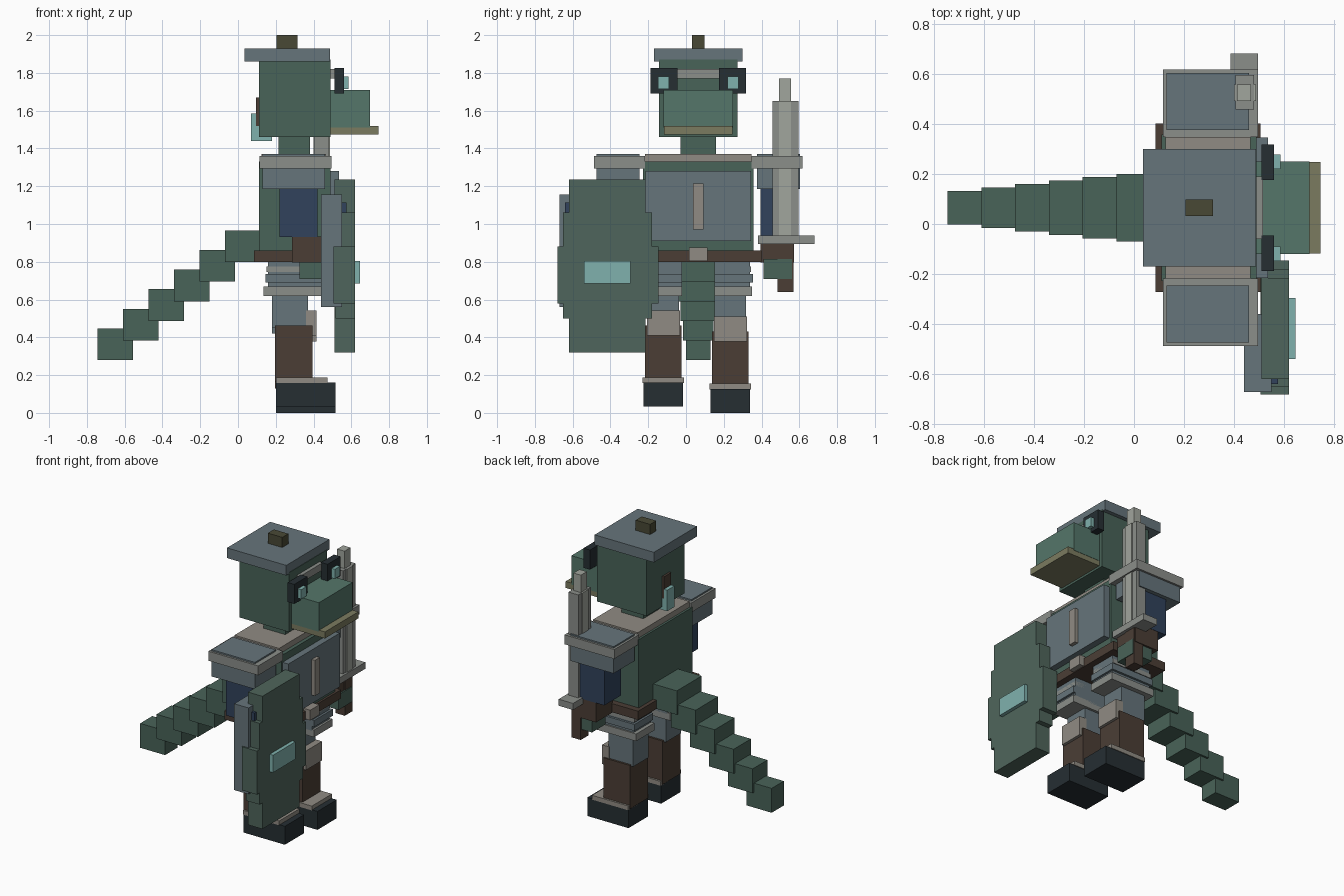
import bpy

CY = 0.065  # centre line of the body in y (the figure faces +x)

PALETTE = {
    "green": "4a6359", "snout_green": "557569", "shield_green": "50655c",
    "steel": "66747a", "trim": "8a8d89", "light": "a0a49c", "tan": "8f8a82",
    "brown": "4c4038", "navy": "34445c", "dark": "2a3236", "teal": "7fb0ac",
    "jaw": "7a7a60", "olive": "4a4a38",
}
MATS = {}
for key, hexa in PALETTE.items():
    m = bpy.data.materials.new(key)
    rgb = [(int(hexa[i:i + 2], 16) / 255) ** 2.2 for i in (0, 2, 4)]
    m.diffuse_color = (*rgb, 1)
    MATS[key] = m


def box(name, x, y, z, mat):
    """Box from (min, max) ranges."""
    bpy.ops.mesh.primitive_cube_add(
        size=1, location=[(r[0] + r[1]) / 2 for r in (x, y, z)])
    ob = bpy.context.object
    ob.name = name
    ob.scale = [r[1] - r[0] for r in (x, y, z)]
    bpy.ops.object.transform_apply(location=False, rotation=False, scale=True)
    ob.data.materials.append(MATS[mat])
    return ob


def mid(name, x, half, z, mat):
    """Box centred on the body line."""
    return box(name, x, (CY - half, CY + half), z, mat)


def pair(name, x, d, z, mat):
    """Left and right boxes; d is the distance range from the body line."""
    box("left_" + name, x, (CY + d[0], CY + d[1]), z, mat)
    box("right_" + name, x, (CY - d[1], CY - d[0]), z, mat)


# Head, cap and face
mid("head", (0.11, 0.49), 0.207, (1.46, 1.87), "green")
mid("cap", (0.035, 0.487), 0.235, (1.86, 1.93), "steel")
mid("cap_knob", (0.205, 0.315), 0.033, (1.92, 2.0), "olive")
mid("snout", (0.48, 0.70), 0.184, (1.51, 1.71), "snout_green")
mid("jaw", (0.48, 0.745), 0.182, (1.475, 1.52), "jaw")
mid("goggle_strap", (0.48, 0.515), 0.125, (1.77, 1.82), "trim")
pair("goggle_frame", (0.51, 0.56), (0.11, 0.252), (1.69, 1.825), "dark")
pair("goggle_lens", (0.555, 0.585), (0.155, 0.212), (1.715, 1.78), "teal")
mid("strap_back", (0.095, 0.14), 0.04, (1.52, 1.67), "brown")
mid("strap_charm", (0.07, 0.18), 0.04, (1.44, 1.585), "teal")
mid("neck", (0.215, 0.38), 0.093, (1.35, 1.48), "green")

# Torso
mid("torso", (0.11, 0.49), 0.293, (0.82, 1.33), "green")
mid("chest_plate", (0.47, 0.535), 0.28, (0.91, 1.28), "steel")
mid("chest_ridge", (0.53, 0.56), 0.027, (0.97, 1.215), "tan")
mid("collar", (0.125, 0.465), 0.282, (1.32, 1.37), "tan")
mid("belt", (0.085, 0.505), 0.336, (0.80, 0.86), "brown")
mid("belt_buckle", (0.49, 0.54), 0.05, (0.805, 0.875), "tan")

# Shoulders and arms
pair("shoulder_rim", (0.115, 0.495), (0.283, 0.552), (1.295, 1.36), "trim")
pair("shoulder_cap", (0.13, 0.46), (0.31, 0.538), (1.185, 1.37), "steel")
pair("upper_arm", (0.22, 0.42), (0.33, 0.51), (0.93, 1.2), "navy")
pair("forearm", (0.285, 0.47), (0.33, 0.508), (0.795, 0.935), "brown")
pair("hand", (0.325, 0.48), (0.345, 0.495), (0.71, 0.815), "green")

# Legs, the right one slightly raised
for side, y, dz in (("left", 0.235, 0), ("right", -0.12, 0.033)):
    def leg(name, x, half, z, mat):
        box(side + "_" + name, x, (y - half, y + half),
            (z[0] + dz, z[1] + dz), mat)
    leg("boot", (0.2, 0.515), 0.105, (0, 0.127), "dark")
    leg("boot_trim", (0.2, 0.475), 0.11, (0.125, 0.155), "tan")
    leg("shin", (0.195, 0.395), 0.097, (0.13, 0.43), "brown")
    leg("knee_pad", (0.36, 0.415), 0.087, (0.378, 0.51), "tan")
    leg("thigh", (0.18, 0.37), 0.083, (0.42, 0.8), "steel")

# Hip plates
pair("hip_plate_low", (0.135, 0.475), (0.085, 0.285), (0.62, 0.67), "trim")
pair("hip_plate_core", (0.16, 0.46), (0.085, 0.275), (0.66, 0.80), "steel")
pair("hip_plate_middle", (0.145, 0.475), (0.085, 0.29), (0.69, 0.735), "steel")
pair("hip_plate_top", (0.15, 0.46), (0.085, 0.28), (0.745, 0.775), "trim")

# Tail, stepping down and narrowing
mid("tail_root", (-0.07, 0.13), 0.135, (0.80, 0.965), "green")
for i in range(5):
    x, z = -0.205 - 0.135 * i, 0.695 - 0.104 * i
    mid(f"tail_segment_{i + 1}", (x, x + 0.19), 0.122 - 0.014 * i,
        (z, z + 0.168), "green")

# Sword in the left hand
box("sword_grip", (0.405, 0.475), (0.485, 0.568), (0.64, 0.91), "brown")
box("sword_guard", (0.385, 0.495), (0.38, 0.68), (0.895, 0.94), "trim")
box("sword_blade", (0.405, 0.48), (0.458, 0.595), (0.93, 1.65), "trim")
box("sword_tip", (0.412, 0.468), (0.492, 0.557), (1.64, 1.77), "light")
box("sword_fuller", (0.40, 0.487), (0.492, 0.557), (0.93, 1.65), "light")

# Shield on the right arm
box("shield_main", (0.51, 0.62), (-0.62, -0.215), (0.32, 1.235), "shield_green")
box("shield_mid", (0.515, 0.62), (-0.65, -0.18), (0.5, 1.06), "shield_green")
box("shield_wide", (0.505, 0.62), (-0.68, -0.145), (0.58, 0.88), "shield_green")
box("shield_backing", (0.44, 0.55), (-0.67, -0.36), (0.56, 1.155), "steel")
box("shield_stud", (0.55, 0.575), (-0.64, -0.6), (1.05, 1.115), "navy")
box("shield_gem", (0.61, 0.645), (-0.54, -0.295), (0.685, 0.805), "teal")
